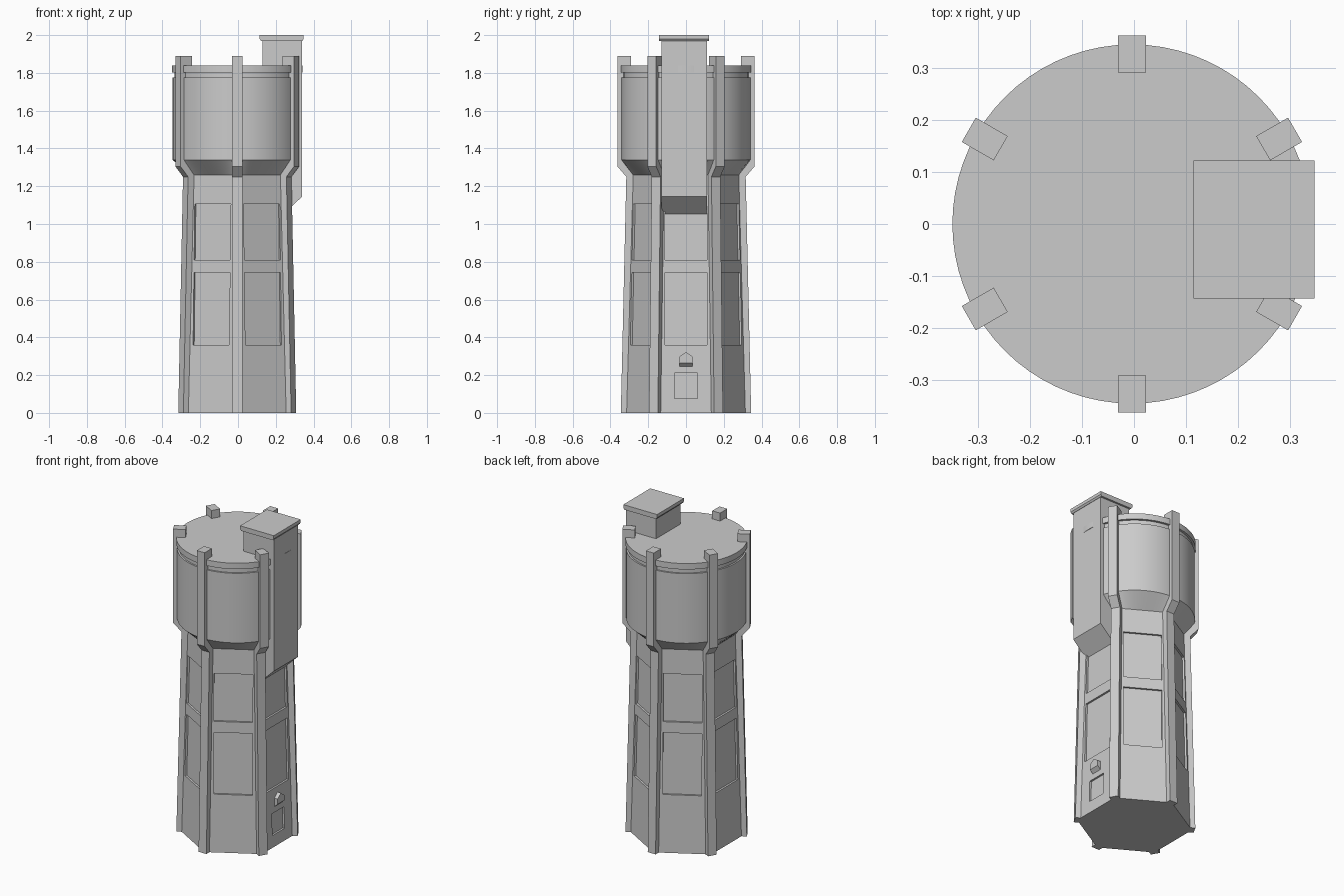
import bpy, bmesh, math
from mathutils import Vector

if "Cube" in bpy.data.objects:
    bpy.data.objects.remove(bpy.data.objects["Cube"])

CX = -0.004                      # tower axis
R0, R1, H = 0.330, 0.295, 1.26   # hexagon corner radius at foot and top, shaft height
C30 = math.cos(math.radians(30))

concrete = bpy.data.materials.new("concrete_grey")
concrete.diffuse_color = (0.6, 0.6, 0.6, 1)
concrete.use_nodes = True
concrete.node_tree.nodes["Principled BSDF"].inputs["Base Color"].default_value = concrete.diffuse_color


def finish(name, bm, smooth=False):
    bmesh.ops.remove_doubles(bm, verts=bm.verts, dist=1e-5)
    bmesh.ops.recalc_face_normals(bm, faces=bm.faces)
    me = bpy.data.meshes.new(name)
    bm.to_mesh(me)
    bm.free()
    me.materials.append(concrete)
    ob = bpy.data.objects.new(name, me)
    bpy.context.collection.objects.link(ob)
    if smooth:
        bpy.ops.object.select_all(action='DESELECT')
        ob.select_set(True)
        bpy.context.view_layer.objects.active = ob
        bpy.ops.object.shade_smooth_by_angle(angle=math.radians(22))
    return ob


def prism(name, profile, w0, w1, angle=0.0, cx=CX):
    """Extrude an (outward, z) profile sideways from w0 to w1, turned about the axis."""
    c, s = math.cos(angle), math.sin(angle)
    bm = bmesh.new()
    a, b = [[bm.verts.new((cx + r * c - w * s, r * s + w * c, z)) for r, z in profile]
            for w in (w0, w1)]
    bm.faces.new(a)
    bm.faces.new(b[::-1])
    n = len(profile)
    for i in range(n):
        j = (i + 1) % n
        bm.faces.new((a[i], b[i], b[j], a[j]))
    return finish(name, bm)


def corner_radius(z):
    return R0 + (R1 - R0) * z / H


# Hexagonal shaft: six sloping walls with sunken panels, door on the right wall
bm = bmesh.new()
PANELS = [(0.36, 0.742, 0.11), (0.81, 1.107, 0.11)]
DOOR = [(0.075, 0.21, 0.06)]
for k in range(6):
    ang = k * math.pi / 3
    c, s = math.cos(ang), math.sin(ang)

    def pt(u, z, d=0.0):
        r = corner_radius(z) * C30 - d
        return (CX + r * c - u * s, r * s + u * c, z)

    def quad(*pts):
        bm.faces.new([bm.verts.new(pt(*p)) for p in pts])

    def strip(z0, z1, ul0, ul1, ur0, ur1):
        quad((ul0, z0), (ur0, z0), (ur1, z1), (ul1, z1))

    z = 0.0
    for z0, z1, w in (DOOR if k == 0 else []) + PANELS:
        h, h0, h1 = [corner_radius(q) / 2 for q in (z, z0, z1)]
        strip(z, z0, -h, -h0, h, h0)
        strip(z0, z1, -h0, -h1, -w, -w)
        strip(z0, z1, w, w, h0, h1)
        loop = [(-w, z0), (w, z0), (w, z1), (-w, z1)]
        d = 0.012
        quad(*[(u, q, d) for u, q in loop])
        for i in range(4):
            p, q = loop[i], loop[(i + 1) % 4]
            quad(p, q, (*q, d), (*p, d))
        z = z1
    h, h1 = corner_radius(z) / 2, corner_radius(H) / 2
    strip(z, H, -h, -h1, h, h1)
bm.faces.new([bm.verts.new((CX + R0 * math.cos(math.radians(30 + 60 * k)),
                            R0 * math.sin(math.radians(30 + 60 * k)), 0)) for k in range(6)])
finish("hexagonal_shaft", bm)

# Round tank: hexagon blends into a circle, with a groove below the rim
bm = bmesh.new()
N = 72
rings = [(None, H), (0.342, 1.34), (0.342, 1.775), (0.332, 1.775),
         (0.332, 1.803), (0.346, 1.803), (0.346, 1.84)]
prev = None
for r, z in rings:
    ring = []
    for i in range(N):
        deg = i * 360 / N
        rr = r or R1 * C30 / math.cos(math.radians((deg + 30) % 60 - 30))
        a = math.radians(deg)
        ring.append(bm.verts.new((CX + rr * math.cos(a), rr * math.sin(a), z)))
    if prev:
        for i in range(N):
            j = (i + 1) % N
            bm.faces.new((prev[i], prev[j], ring[j], ring[i]))
    prev = ring
bm.faces.new(prev)
finish("water_tank", bm, smooth=True)

# Six corner ribs running from the foot past the rim
RIB = [(0.26, 0), (0.345, 0), (0.316, 1.25), (0.363, 1.305),
       (0.363, 1.89), (0.292, 1.89), (0.292, 1.32), (0.26, 1.25)]
for k in range(6):
    prism(f"rib_{k + 1}", RIB, -0.027, 0.027, math.radians(30 + 60 * k))

# Stair turret on the right side, with a sloped underside and a flat cap
prism("stair_turret", [(0.13, 1.06), (0.24, 1.05), (0.339, 1.145), (0.339, 1.975),
                       (0.13, 1.975)], -0.131, 0.110, cx=0)
prism("turret_cap", [(0.122, 1.97), (0.341, 1.97), (0.348, 1.98), (0.348, 2.0),
                     (0.115, 2.0), (0.115, 1.98)], -0.144, 0.122, cx=0)

# Small gabled hood above the door, underside sloping back to the wall
bm = bmesh.new()
outline = [(-0.034, 0.265), (0.034, 0.265), (0.034, 0.298), (0, 0.323), (-0.034, 0.298)]
front = [bm.verts.new((0.297, y, z)) for y, z in outline]
back = [bm.verts.new((0.265, y, z - (0.03 if z < 0.27 else 0))) for y, z in outline]
bm.faces.new(front)
bm.faces.new(back[::-1])
for i in range(5):
    j = (i + 1) % 5
    bm.faces.new((front[i], back[i], back[j], front[j]))
finish("door_hood", bm)
